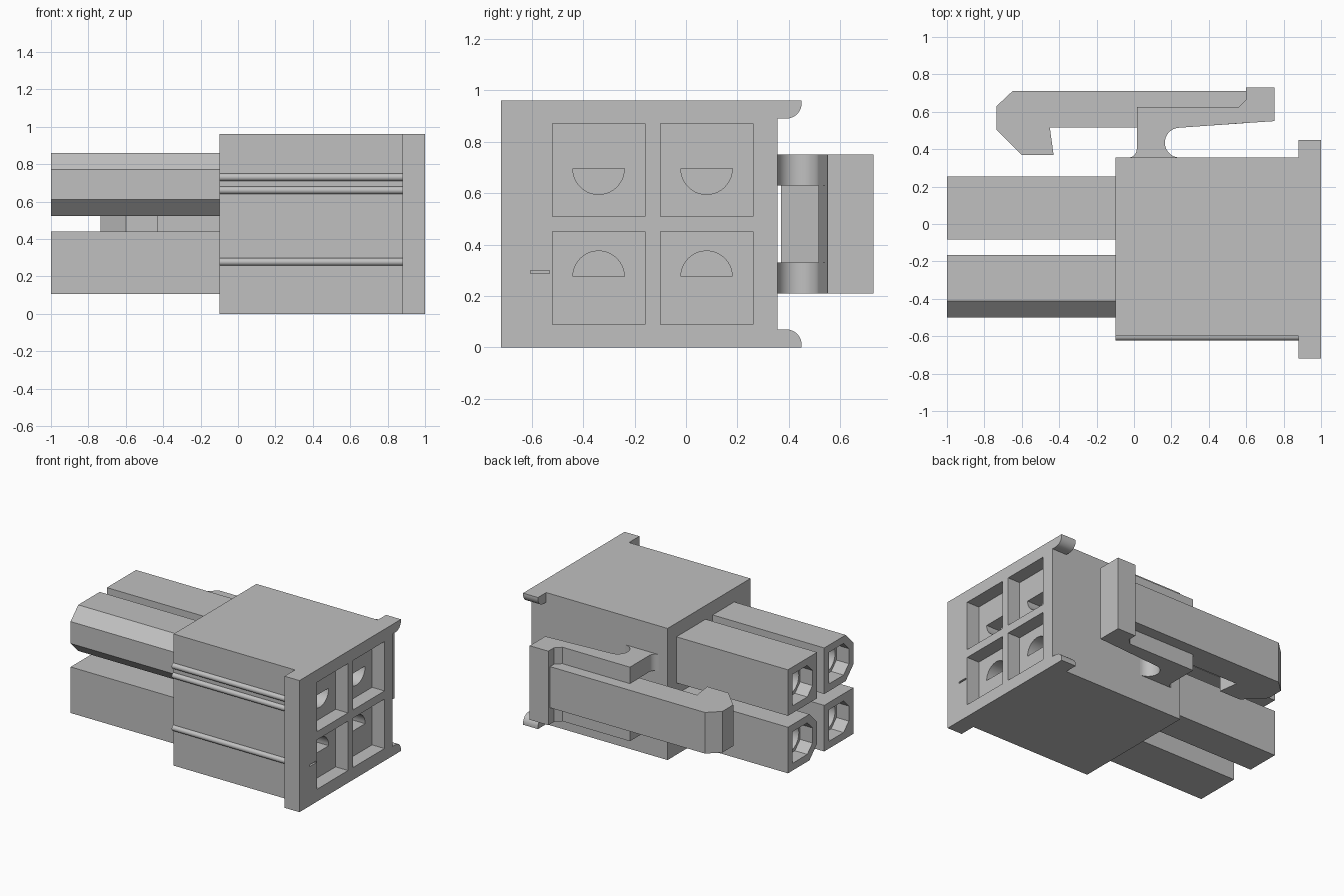
import bpy, bmesh, math
from mathutils import Vector

cube = bpy.data.objects.get("Cube")
if cube:
    bpy.data.objects.remove(cube, do_unlink=True)

grey = bpy.data.materials.new("light_grey_plastic")
grey.use_nodes = True
GREY = (0.53, 0.53, 0.53, 1)
grey.diffuse_color = GREY
grey.node_tree.nodes["Principled BSDF"].inputs["Base Color"].default_value = GREY


def prism(name, outline, axis, lo, hi):
    """Extrude an outline along x (points are y, z) or along z (points are x, y)."""
    bm = bmesh.new()
    place = (lambda p: (lo, *p)) if axis == "x" else (lambda p: (*p, lo))
    face = bm.faces.new([bm.verts.new(place(p)) for p in outline])
    step = Vector((hi - lo, 0, 0)) if axis == "x" else Vector((0, 0, hi - lo))
    new = bmesh.ops.extrude_face_region(bm, geom=[face])["geom"]
    bmesh.ops.translate(bm, vec=step, verts=[v for v in new if isinstance(v, bmesh.types.BMVert)])
    bmesh.ops.recalc_face_normals(bm, faces=bm.faces)
    mesh = bpy.data.meshes.new(name)
    bm.to_mesh(mesh)
    bm.free()
    mesh.materials.append(grey)
    obj = bpy.data.objects.new(name, mesh)
    bpy.context.collection.objects.link(obj)
    return obj


def arc(cx, cy, r, start, end, n=16):
    angles = [math.radians(start + (end - start) * i / n) for i in range(n + 1)]
    return [(cx + r * math.cos(a), cy + r * math.sin(a)) for a in angles]


def rect(a, b, c, d):
    return [(a, c), (b, c), (b, d), (a, d)]


def activate(obj):
    bpy.ops.object.select_all(action="DESELECT")
    obj.select_set(True)
    bpy.context.view_layer.objects.active = obj


def cut(obj, outline, lo, hi):
    cutter = prism("cutter", outline, "x", lo, hi)
    cutter.hide_render = True
    mod = obj.modifiers.new("cut", "BOOLEAN")
    mod.operation, mod.solver, mod.object = "DIFFERENCE", "EXACT", cutter
    activate(obj)
    bpy.ops.object.modifier_apply(modifier=mod.name)
    bpy.data.objects.remove(cutter, do_unlink=True)


def smooth(obj):
    activate(obj)
    bpy.ops.object.shade_smooth_by_angle(angle=math.radians(30))


BACK, HEIGHT = 0.355, 0.96

# Housing block with its end flange
housing = prism("housing", [(-0.1, -0.6), (0.88, -0.6), (0.88, -0.72), (1, -0.72),
                            (1, BACK), (-0.1, BACK)], "z", 0, HEIGHT)

# Square pockets with half-round holes in their floors
for y in (-0.34, 0.08):
    for z, flat, start in ((0.27, 0.275, 0), (0.69, 0.695, 180)):
        cut(housing, rect(y - 0.18, y + 0.18, z - 0.18, z + 0.18), 0.9, 1.1)
        cut(housing, arc(y, flat, 0.1, start, start + 180, 20), 0.55, 0.95)

# Small key slot beside the lower pocket
cut(housing, rect(-0.605, -0.53, 0.288, 0.3), 0.98, 1.1)
smooth(housing)

# Rounded lips at the back of the flange
for name, edge, s in (("lower_lip", 0, 1), ("upper_lip", HEIGHT, -1)):
    curve = [(y, edge + s * z) for y, z in arc(0.39, 0.01, 0.06, 0, 90, 10)]
    smooth(prism(name, [(BACK - 0.01, edge), (0.45, edge)] + curve
                 + [(BACK - 0.01, edge + s * 0.07)], "x", 0.88, 1))

# Rounded ribs along the front
for i, z in enumerate((0.277, 0.66, 0.73)):
    smooth(prism(f"front_rib_{i + 1}", arc(-0.602, z, 0.02, 0, 360, 24)[:-1], "x", -0.1, 0.89))

# Terminal towers: one diagonal pair is chamfered on its front edges
W, C = 0.168, 0.088
for row, z in (("lower", 0.273), ("upper", 0.692)):
    for col, y in (("front", -0.333), ("back", 0.085)):
        keyed = (row, col) in (("upper", "front"), ("lower", "back"))
        if keyed:
            shape = [(y + W, z - W), (y + W, z + W), (y - W + C, z + W), (y - W, z + W - C),
                     (y - W, z - W + C), (y - W + C, z - W)]
        else:
            shape = rect(y - W, y + W, z - W, z + W)
        tower = prism(f"{row}_{col}_tower", shape, "x", -1, -0.08)
        h, c = 0.115, 0.06
        bore = [(y + h, z - h), (y + h, z + h), (y - h + c, z + h), (y - h, z + h - c),
                (y - h, z - h + c), (y - h + c, z - h)]
        cut(tower, bore, -1.1, -0.9)
        cut(tower, arc(y, z, 0.1, 0, 360, 24)[:-1], -0.95, -0.45)
        smooth(tower)

# Latch lever with a hook at its free end
prism("latch_lever", [(-0.735, 0.63), (-0.735, 0.505), (-0.6, 0.37), (-0.43, 0.37),
                      (-0.45, 0.515), (0.24, 0.515), (0.62, 0.541), (0.62, 0.71),
                      (-0.65, 0.71)], "z", 0.33, 0.63)

# Wide thumb pad
prism("latch_thumb_pad", [(0.6, 0.54), (0.75, 0.55), (0.75, 0.73), (0.6, 0.73)],
      "z", 0.21, 0.75)

# Pair of pivot arms joining the lever to the housing
pivot = (arc(-0.03, 0.4, 0.045, -90, 0, 8) + [(0.015, 0.625), (0.56, 0.625), (0.6, 0.665),
         (0.61, 0.665), (0.61, 0.541)] + arc(0.245, 0.435, 0.08, 90, 270, 20)
         + [(0.245, BACK - 0.01), (-0.03, BACK - 0.01)])
for name, lo in (("lower_pivot_arm", 0.21), ("upper_pivot_arm", 0.63)):
    smooth(prism(name, pivot, "z", lo, lo + 0.12))
